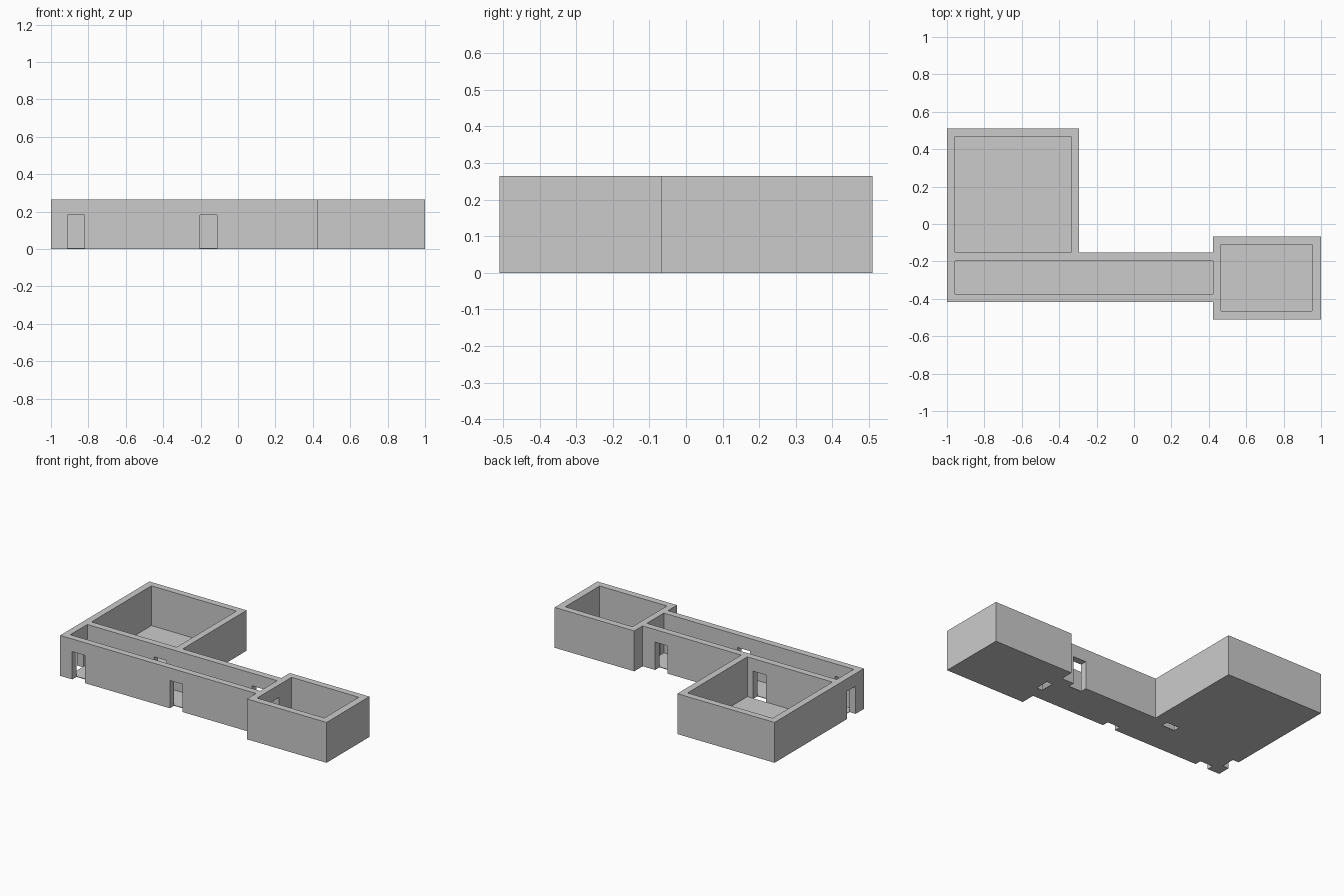
import bpy, bmesh

if "Cube" in bpy.data.objects:
    bpy.data.objects.remove(bpy.data.objects["Cube"])

HEIGHT, DOOR_H, FLOOR_T = 0.265, 0.182, 0.004


def prism(name, points, z0, z1):
    """Extrude a counter-clockwise outline from z0 to z1."""
    bm = bmesh.new()
    face = bm.faces.new([bm.verts.new((x, y, z0)) for x, y in points])
    top = bmesh.ops.extrude_face_region(bm, geom=[face])
    for v in top["geom"]:
        if isinstance(v, bmesh.types.BMVert):
            v.co.z = z1
    bmesh.ops.recalc_face_normals(bm, faces=bm.faces)
    mesh = bpy.data.meshes.new(name)
    bm.to_mesh(mesh)
    bm.free()
    obj = bpy.data.objects.new(name, mesh)
    bpy.context.collection.objects.link(obj)
    return obj


def box(name, rect, z0, z1):
    x0, y0, x1, y1 = rect
    return prism(name, [(x0, y0), (x1, y0), (x1, y1), (x0, y1)], z0, z1)


def cut(target, cutter):
    cutter.hide_render = True
    mod = target.modifiers.new("cut", "BOOLEAN")
    mod.operation = "DIFFERENCE"
    mod.solver = "EXACT"
    mod.object = cutter
    bpy.context.view_layer.objects.active = target
    bpy.ops.object.modifier_apply(modifier=mod.name)
    bpy.data.objects.remove(cutter, do_unlink=True)


# Outer walls: large room, corridor and end room in one outline
walls = prism("walls", [
    (-1, -0.416), (0.422, -0.416), (0.422, -0.51), (1, -0.51),
    (1, -0.066), (0.422, -0.066), (0.422, -0.153), (-0.294, -0.153),
    (-0.294, 0.51), (-1, 0.51)], 0, HEIGHT)

# Room interiors, each with a thin floor
rooms = {
    "large_room": (-0.956, -0.153, -0.338, 0.467),
    "corridor": (-0.956, -0.373, 0.422, -0.197),
    "end_room": (0.465, -0.466, 0.953, -0.109),
}
for name, rect in rooms.items():
    cut(walls, box(name + "_cutter", rect, -0.1, HEIGHT + 0.1))
    box(name + "_floor", rect, 0, FLOOR_T)

# Doorways: two front, two back, one at each end of the corridor
doors = [
    (-0.912, -0.45, -0.82, -0.35), (-0.204, -0.45, -0.112, -0.35),
    (-0.472, -0.22, -0.38, -0.13), (0.24, -0.22, 0.332, -0.13),
    (-1.05, -0.331, -0.93, -0.239), (0.40, -0.331, 0.49, -0.239),
]
for rect in doors:
    cut(walls, box("door_cutter", rect, -0.1, DOOR_H))
